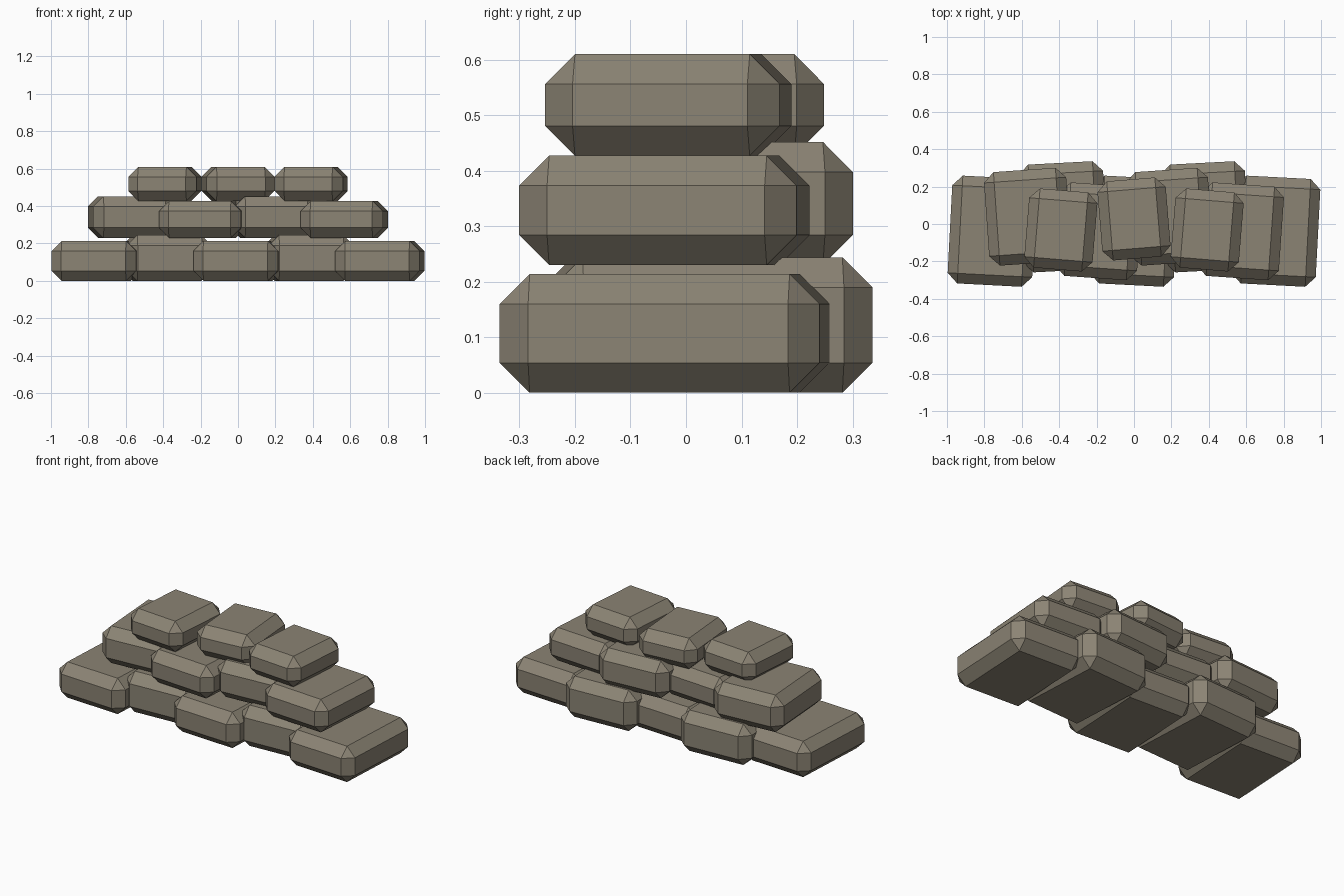
import bpy, bmesh
from math import radians
from mathutils import Matrix

if "Cube" in bpy.data.objects:
    bpy.data.objects.remove(bpy.data.objects["Cube"])

BEVEL = 0.054
mat = bpy.data.materials.new("sandbag_cloth")
mat.diffuse_color = (0.26, 0.23, 0.175, 1)
mat.use_nodes = True
mat.node_tree.nodes["Principled BSDF"].inputs["Base Color"].default_value = mat.diffuse_color


def sandbag(name, x, y, z, w, d, h, angle):
    """Chamfered box resting on height z, turned about the vertical axis."""
    bm = bmesh.new()
    bmesh.ops.create_cube(bm, size=1, matrix=Matrix.Diagonal((w, d, h, 1)))
    bmesh.ops.bevel(bm, geom=bm.edges[:], offset=BEVEL, segments=1,
                    affect='EDGES', clamp_overlap=True)
    bm.normal_update()
    me = bpy.data.meshes.new(name)
    bm.to_mesh(me)
    bm.free()
    me.materials.append(mat)
    ob = bpy.data.objects.new(name, me)
    ob.location = (x, y, z + h / 2)
    ob.rotation_euler.z = radians(angle)
    bpy.context.collection.objects.link(ob)


# Rows: name, count, spacing, base z, width, depth, turn,
#       (height, y) of front bags, (height, y) of back bags, does a front bag come first
rows = [
    ("bottom", 5, 0.379, 0.0, 0.4525, 0.577, 3.0, (0.214, -0.0385), (0.244, 0.0385), True),
    ("middle", 4, 0.379, 0.23, 0.44, 0.501, 4.0, (0.197, -0.039), (0.222, 0.039), False),
    ("top", 3, 0.391, 0.427, 0.366, 0.424, 4.7, (0.183, -0.032), (0.183, 0.027), True),
]

for name, n, step, z, w, d, turn, front, back, front_first in rows:
    for i in range(n):
        is_front = (i % 2 == 0) == front_first
        h, y = front if is_front else back
        sandbag(f"{name}_row_sandbag_{i + 1}", (i - (n - 1) / 2) * step, y, z,
                w, d, h, -turn if is_front else turn)
